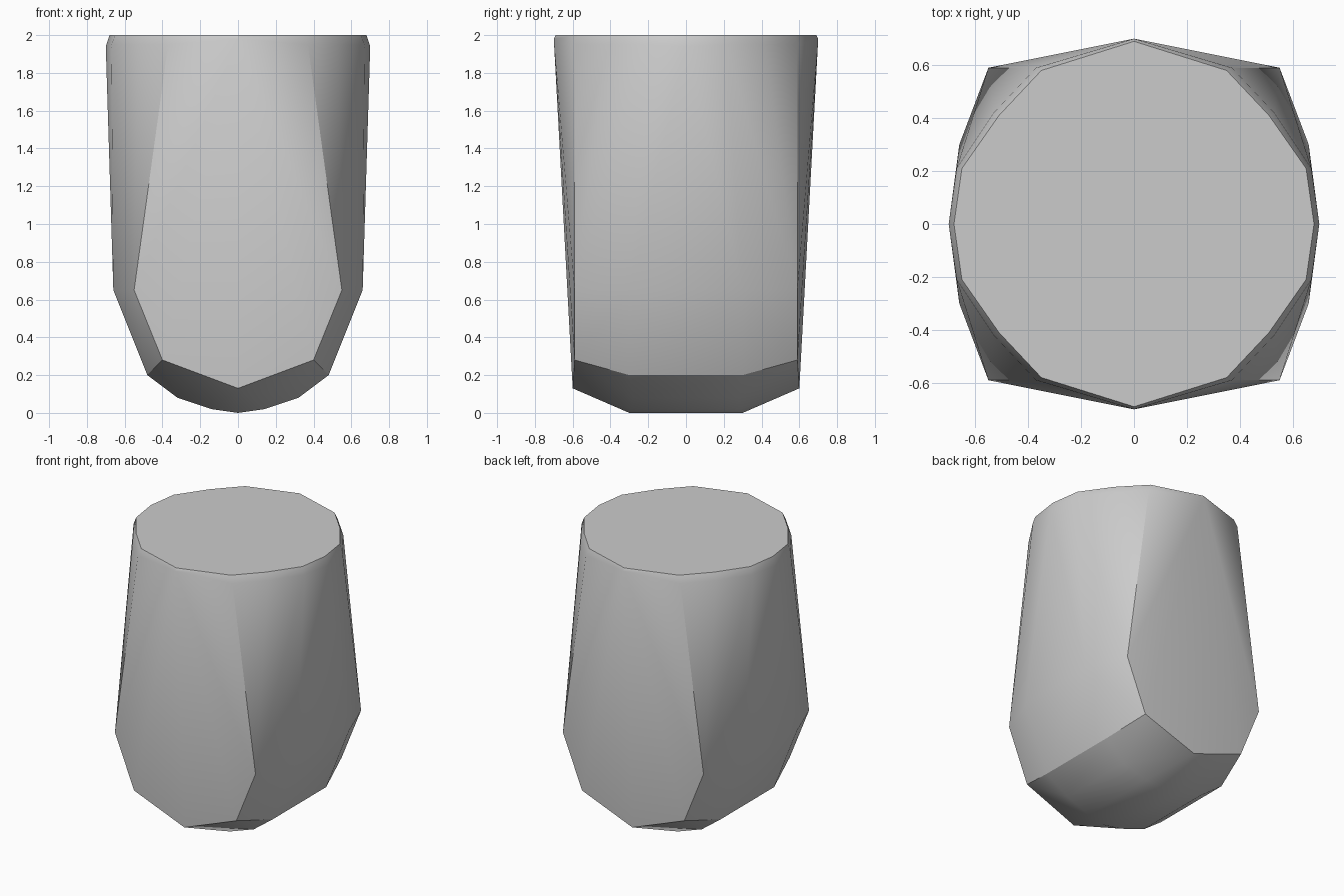
import bpy, bmesh, math

cube = bpy.data.objects.get("Cube")
if cube:
    bpy.data.objects.remove(cube, do_unlink=True)

# Plain grey surface
grey = bpy.data.materials.new("plain grey")
grey.use_nodes = True
colour = (0.6, 0.6, 0.6, 1)
grey.diffuse_color = colour
grey.node_tree.nodes["Principled BSDF"].inputs["Base Color"].default_value = colour

# Key corners of one quarter: rim, shoulder, lower bevel and keel
rim = [(0, 0.70, 1.98), (0.37, 0.59, 1.95), (0.53, 0.42, 1.95),
       (0.67, 0.21, 1.95), (0.70, 0, 1.94)]
cap = [(0, 0.69, 2), (0.35, 0.58, 2), (0.51, 0.41, 2),
       (0.65, 0.21, 2), (0.68, 0, 2)]
shoulder = [(0.55, 0.59, 0.65), (0.66, 0.30, 0.65)]
bevel = [(0.40, 0.59, 0.28), (0.48, 0.30, 0.20)]
keel = [(0, 0.60, 0.13), (0.32, 0.28, 0.08), (0.14, 0.29, 0.02), (0, 0.30, 0)]

# Mirror the quarter to all four sides and wrap a faceted skin around it
corners = {(x * sx, y * sy, z)
           for x, y, z in rim + cap + shoulder + bevel + keel
           for sx in (-1, 1) for sy in (-1, 1)}
bm = bmesh.new()
for co in sorted(corners):
    bm.verts.new(co)
hull = bmesh.ops.convex_hull(bm, input=bm.verts)
loose = [v for v in bm.verts if not v.link_faces]
bmesh.ops.delete(bm, geom=loose, context='VERTS')
bmesh.ops.dissolve_limit(bm, angle_limit=math.radians(1),
                         verts=bm.verts, edges=bm.edges)
bmesh.ops.recalc_face_normals(bm, faces=bm.faces)
mesh = bpy.data.meshes.new("faceted_body")
bm.to_mesh(mesh)
bm.free()
mesh.materials.append(grey)

body = bpy.data.objects.new("faceted_body", mesh)
bpy.context.collection.objects.link(body)
bpy.context.view_layer.objects.active = body
body.select_set(True)
bpy.ops.object.shade_smooth_by_angle(angle=math.radians(30))
